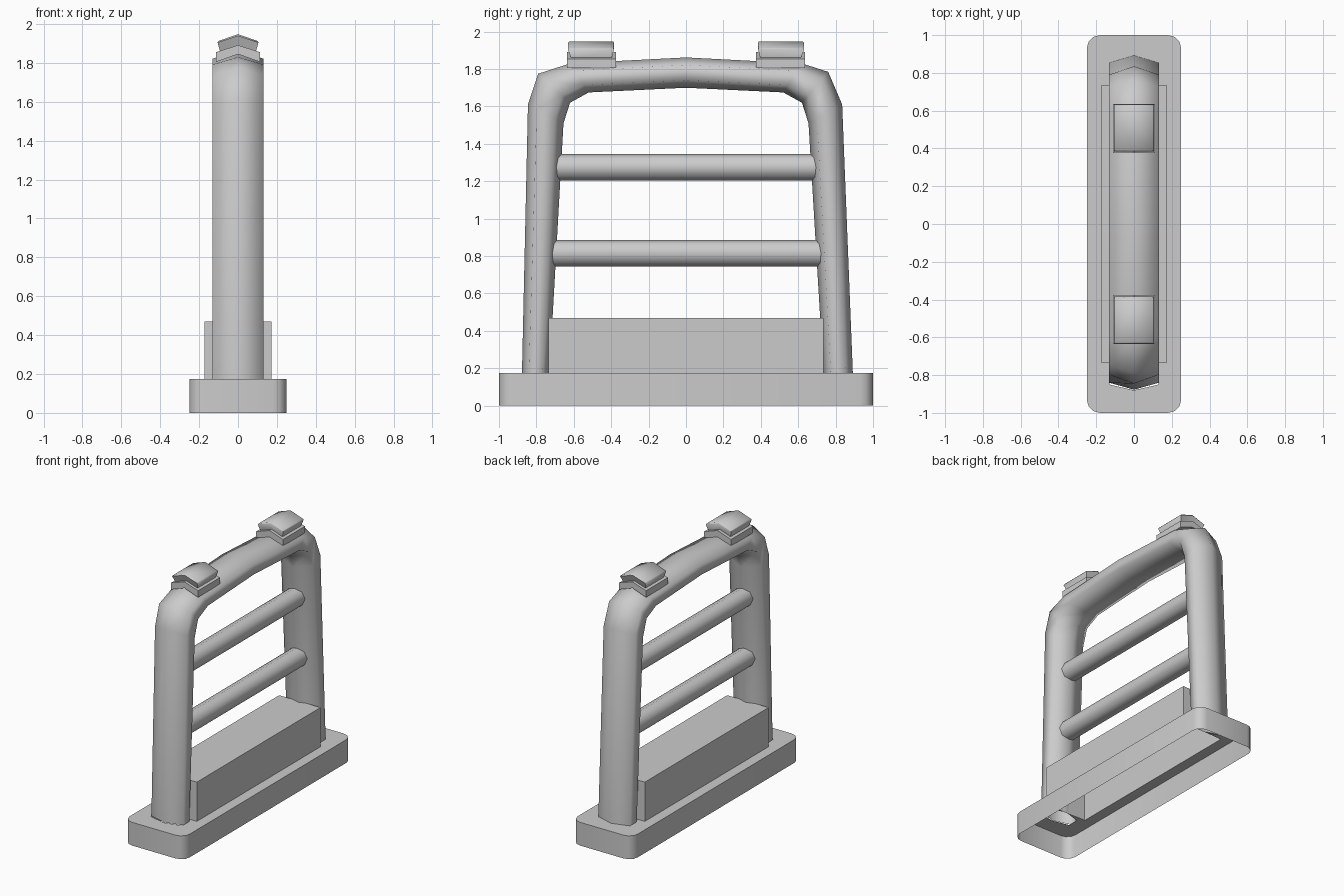
import bpy, bmesh, math
from mathutils import Vector

cube = bpy.data.objects.get("Cube")
if cube:
    bpy.data.objects.remove(cube, do_unlink=True)

grey = bpy.data.materials.new("light grey")
grey.use_nodes = True
grey.diffuse_color = (0.6, 0.6, 0.6, 1)
grey.node_tree.nodes["Principled BSDF"].inputs["Base Color"].default_value = grey.diffuse_color


def finish(name, bm, angle=None):
    """Turn a bmesh into an object, smooth below the given angle."""
    bmesh.ops.recalc_face_normals(bm, faces=bm.faces)
    mesh = bpy.data.meshes.new(name)
    bm.to_mesh(mesh)
    bm.free()
    mesh.materials.append(grey)
    ob = bpy.data.objects.new(name, mesh)
    bpy.context.collection.objects.link(ob)
    if angle:
        bpy.ops.object.select_all(action='DESELECT')
        ob.select_set(True)
        bpy.context.view_layer.objects.active = ob
        bpy.ops.object.shade_smooth_by_angle(angle=math.radians(angle))
    return ob


def loft(bm, rings, caps=(False, False)):
    """Skin a list of closed rings of points."""
    loops = [[bm.verts.new(p) for p in ring] for ring in rings]
    n = len(loops[0])
    for a, b in zip(loops, loops[1:]):
        for i in range(n):
            j = (i + 1) % n
            bm.faces.new((a[i], a[j], b[j], b[i]))
    for loop, cap in zip((loops[0], loops[-1]), caps):
        if cap:
            bm.faces.new(loop)
    return loops


# Base tray: open underneath, top pierced where the panel and posts stand
TOP, R = 0.175, 0.07
outline = []
for q, (sx, sy) in enumerate(((1, 1), (-1, 1), (-1, -1), (1, -1))):
    for k in range(4):
        a = math.radians(90 * q + 30 * k)
        outline.append((sx * (0.25 - R) + R * math.cos(a), sy * (1 - R) + R * math.sin(a)))
bm = bmesh.new()
walls = loft(bm, [[(x, y, z) for x, y in outline] for z in (0, TOP)])
half = [(0.17, 0.73), (0.02, 0.735), (0.13, 0.77), (0.13, 0.85), (0, 0.88)]
quarter = half + [(-x, y) for x, y in half[-2::-1]]
hole = [bm.verts.new((x, y, TOP)) for x, y in quarter + [(-x, -y) for x, y in quarter]]
edges = [bm.edges.new((v, hole[i - 1])) for i, v in enumerate(hole)]
edges += [bm.edges.get((v, walls[1][i - 1])) for i, v in enumerate(walls[1])]
bmesh.ops.triangle_fill(bm, edges=edges, use_beauty=True)
finish("base_tray", bm, 35)

# Lower panel: box without a floor
bm = bmesh.new()
corners = [(0.172, 0.735), (-0.172, 0.735), (-0.172, -0.735), (0.172, -0.735)]
loft(bm, [[(x, y, z) for x, y in corners] for z in (TOP, 0.47)], (False, True))
finish("lower_panel", bm)

# Arched frame: ridged six-sided tube, given as outer and inner (y, z) points
stations = [
    ((-0.877, TOP), (-0.73, TOP)), ((-0.845, 1.61), (-0.655, 1.51)),
    ((-0.79, 1.775), (-0.62, 1.62)), ((-0.62, 1.83), (-0.52, 1.675)),
    ((0, 1.862), (0, 1.70)),
    ((0.62, 1.83), (0.52, 1.675)), ((0.76, 1.785), (0.62, 1.62)),
    ((0.835, 1.61), (0.655, 1.51)), ((0.892, TOP), (0.735, TOP))]
rings = []
for outer, inner in stations:
    o, i = Vector((0, *outer)), Vector((0, *inner))
    side = Vector((0.132, 0, 0))
    near, far = o.lerp(i, 0.25), o.lerp(i, 0.75)
    rings.append([o, near + side, far + side, i, far - side, near - side])
bm = bmesh.new()
loft(bm, rings)
finish("arched_frame", bm, 80)

# Two rungs between the posts
for name, z, reach in (("lower_rung", 0.815, 0.73), ("upper_rung", 1.275, 0.70)):
    bm = bmesh.new()
    ring = [(0.072 * math.cos(k * math.pi / 4), 0.072 * math.sin(k * math.pi / 4)) for k in range(8)]
    loft(bm, [[(x, y, z + h) for x, h in ring] for y in (-reach, reach)], (True, True))
    finish(name, bm, 50)


def chevron(cx, half_x, y0, y1, edge, ridge):
    """Six points of a roof-shaped layer, seen from above."""
    return [(cx - half_x, y0, edge), (cx, y0, ridge), (cx + half_x, y0, edge),
            (cx + half_x, y1, edge), (cx, y1, ridge), (cx - half_x, y1, edge)]


def roof_cap(bm, loop):
    a, b, c, d, e, f = loop
    bm.faces.new((a, b, e, f))
    bm.faces.new((b, c, d, e))


# Roof-shaped plates and flared caps on the shoulders
for side, s in (("front", -1), ("back", 1)):
    bm = bmesh.new()
    layers = [chevron(0, 0.112, s * 0.635, s * 0.375, e, r) for e, r in ((1.805, 1.845), (1.855, 1.892))]
    for loop in loft(bm, layers):
        roof_cap(bm, loop)
    finish(side + "_plate", bm)
    bm = bmesh.new()
    sizes = [(0.09, 0.61, 0.40, 1.85, 1.885), (0.105, 0.632, 0.385, 1.905, 1.94),
             (0.10, 0.625, 0.39, 1.913, 1.948)]
    layers = [chevron(0, w, s * a, s * b, e, r) for w, a, b, e, r in sizes]
    loops = loft(bm, layers)
    roof_cap(bm, loops[0])
    roof_cap(bm, loops[-1])
    finish(side + "_cap", bm, 60)
